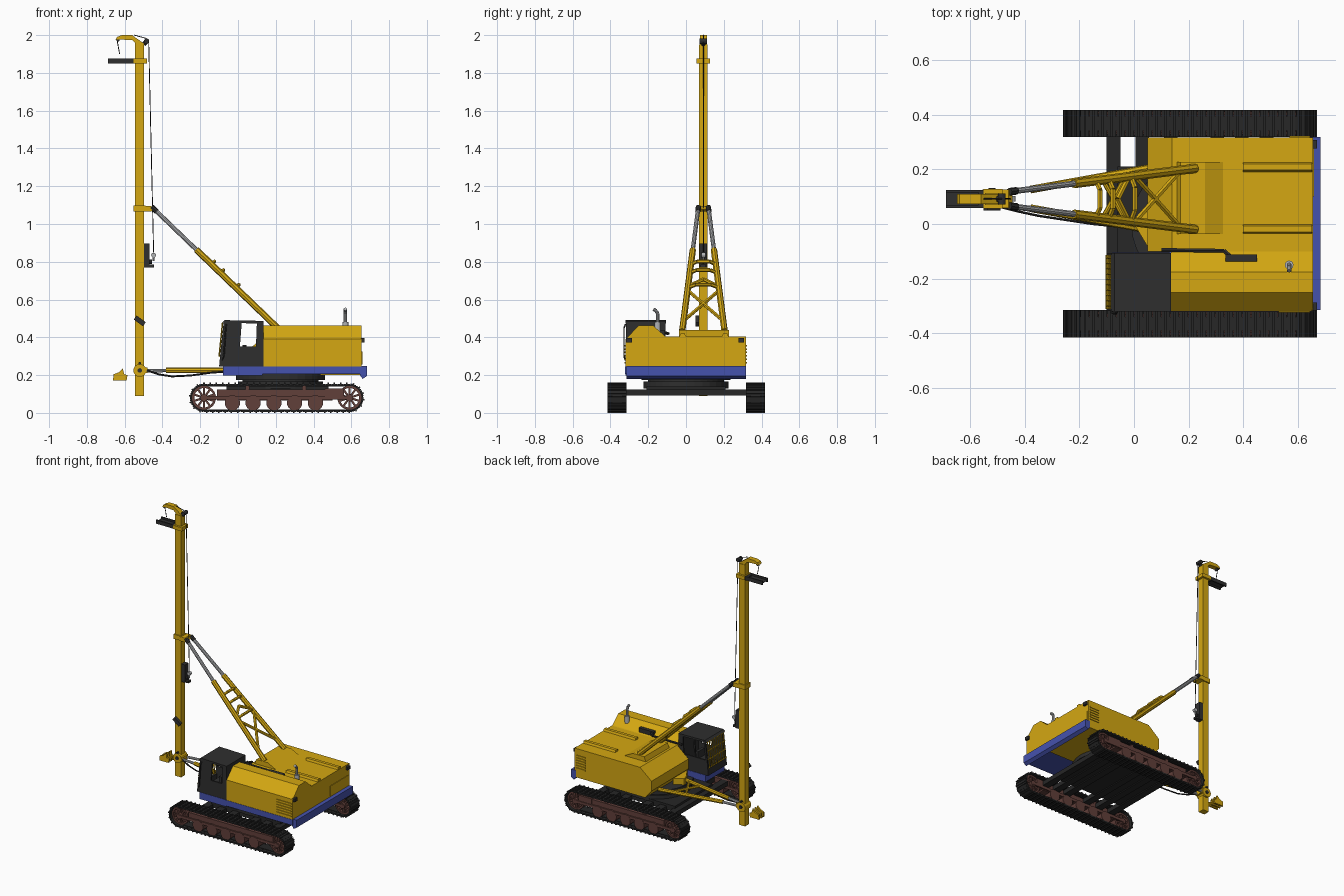
import bpy, bmesh, math
from mathutils import Vector, Matrix


def material(name, r, g, b):
    m = bpy.data.materials.new(name)
    m.diffuse_color = (r, g, b, 1)
    return m


YELLOW = material("machine yellow", 0.66, 0.39, 0.006)
BLUE = material("deck blue", 0.06, 0.085, 0.42)
BLACK = material("dark grey", 0.028, 0.028, 0.028)
RUBBER = material("track black", 0.02, 0.02, 0.02)
BROWN = material("rust brown", 0.12, 0.05, 0.042)
SILVER = material("steel", 0.45, 0.46, 0.47)


# Each helper returns a function that adds one piece to a bmesh
def obox(c, size, ang=0):
    m = Matrix.Translation(c) @ Matrix.Rotation(ang, 4, 'Y') @ Matrix.Diagonal((*size, 1))
    return lambda bm: bmesh.ops.create_cube(bm, size=1, matrix=m)


def box(x0, x1, y0, y1, z0, z1):
    return obox(((x0 + x1) / 2, (y0 + y1) / 2, (z0 + z1) / 2), (x1 - x0, y1 - y0, z1 - z0))


def prism(axis, pts, a, b):
    def add(bm):
        put = {'x': lambda p, d: (d, *p), 'y': lambda p, d: (p[0], d, p[1]), 'z': lambda p, d: (*p, d)}[axis]
        lo, hi = ([bm.verts.new(put(p, d)) for p in pts] for d in (a, b))
        bm.faces.new(lo)
        bm.faces.new(hi[::-1])
        for i in range(len(pts)):
            j = (i + 1) % len(pts)
            bm.faces.new((lo[i], hi[i], hi[j], lo[j]))
    return add


def rod(p, q, r, n=8, r2=None):
    p, q = Vector(p), Vector(q)
    m = Matrix.Translation((p + q) / 2) @ (q - p).to_track_quat('Z', 'Y').to_matrix().to_4x4()
    return lambda bm: bmesh.ops.create_cone(bm, cap_ends=True, segments=n, radius1=r,
                                            radius2=r if r2 is None else r2, depth=(q - p).length, matrix=m)


def path(pts, r, n=6):
    return [rod(a, b, r, n) for a, b in zip(pts, pts[1:])]


def part(name, mat, *pieces):
    bm = bmesh.new()
    for p in pieces:
        p(bm)
    bmesh.ops.recalc_face_normals(bm, faces=bm.faces)
    me = bpy.data.meshes.new(name)
    bm.to_mesh(me)
    bm.free()
    me.materials.append(mat)
    ob = bpy.data.objects.new(name, me)
    bpy.context.collection.objects.link(ob)
    return ob


# Crawler tracks
X0, X1, ZC, R = -0.18, 0.59, 0.08, 0.069


def track_point(u):
    L, A = X1 - X0, math.pi * R
    if u < L:
        return X0 + u, ZC + R, 0
    if u < L + A:
        a = (u - L) / R
        return X1 + R * math.sin(a), ZC + R * math.cos(a), a
    if u < 2 * L + A:
        return X1 - (u - L - A), ZC - R, math.pi
    a = math.pi + (u - 2 * L - A) / R
    return X0 + R * math.sin(a), ZC + R * math.cos(a), a


def wheel(x, y):
    out = [rod((x, y - 0.042, ZC), (x, y + 0.042, ZC), 0.02, 12)]
    for i in range(20):
        a = i * math.tau / 20
        out.append(obox((x + 0.057 * math.sin(a), y, ZC + 0.057 * math.cos(a)), (0.02, 0.06, 0.012), a))
    for i in range(10):
        a = i * math.tau / 10
        out.append(obox((x + 0.036 * math.sin(a), y, ZC + 0.036 * math.cos(a)), (0.011, 0.05, 0.045), a))
    return out


N = 60
total = 2 * (X1 - X0) + 2 * math.pi * R
for side, yc in (("right", -0.365), ("left", 0.368)):
    pads = []
    for i in range(N):
        x, z, a = track_point(i * total / N)
        n = Vector((math.sin(a), 0, math.cos(a)))
        c = Vector((x, yc, z))
        pads += [obox(c, (0.031, 0.1, 0.010), a), obox(c + n * 0.007, (0.008, 0.1, 0.008), a),
                 obox(c - n * 0.004, (0.036, 0.05, 0.008), a)]
    part(side + "_track_belt", RUBBER, *pads)
    part(side + "_track_wheels", BROWN, *wheel(X0, yc), *wheel(X1, yc))
    part(side + "_track_frame", BROWN, box(-0.11, 0.5, yc - 0.035, yc + 0.035, 0.065, 0.125),
         box(-0.19, 0.6, yc - 0.044, yc - 0.034, 0.07, 0.09), box(-0.19, 0.6, yc + 0.034, yc + 0.044, 0.07, 0.09),
         box(0.46, 0.56, yc - 0.04, yc + 0.04, 0.075, 0.13),
         *[rod((x, yc - 0.045, 0.053), (x, yc + 0.045, 0.053), 0.041, 14) for x in (-0.03, 0.08, 0.19, 0.3, 0.41)],
         *[rod((x, yc - 0.03, 0.132), (x, yc + 0.03, 0.132), 0.012) for x in (0.05, 0.35)])

# Undercarriage and turntable
part("undercarriage", RUBBER, box(-0.06, 0.48, -0.21, 0.21, 0.1, 0.14),
     *[box(x, x + 0.05, -0.33, 0.33, 0.093, 0.125) for x in (-0.1, 0.005, 0.11, 0.28, 0.37, 0.46)])
part("turntable", BLACK, rod((0.225, 0, 0.13), (0.225, 0, 0.165), 0.225, 32),
     rod((0.225, 0, 0.165), (0.225, 0, 0.175), 0.2, 32), rod((0.225, 0, 0.175), (0.225, 0, 0.205), 0.235, 32))

# Deck and rear counterweight
part("deck", BLUE, box(-0.08, 0.13, -0.32, -0.105, 0.198, 0.246), box(0.13, 0.655, -0.322, -0.1, 0.205, 0.246))
part("rear_bumper", BLUE, prism('y', [(0.645, 0.2), (0.66, 0.18), (0.683, 0.195), (0.683, 0.248), (0.645, 0.248)],
                                -0.315, 0.318))

# Engine house
part("body", YELLOW, prism('y', [(0.655, 0.2), (0.655, 0.405), (0.14, 0.405), (0.05, 0.33), (0.05, 0.26), (0.1, 0.2)],
                           -0.1, 0.317),
     prism('z', [(0.06, -0.1), (0.0, 0.0), (0.0, 0.02), (0.06, 0.06)], 0.205, 0.25))
part("engine_hood", YELLOW, prism('x', [(-0.32, 0.246), (-0.32, 0.39), (-0.25, 0.463), (-0.175, 0.463),
                                        (-0.11, 0.406), (-0.09, 0.4), (-0.09, 0.246)], 0.135, 0.655))
part("roof_ribs", YELLOW, *[prism('x', [(y, 0.4), (y + 0.008, 0.42), (y + 0.03, 0.42), (y + 0.038, 0.4)], 0.4, 0.652)
                            for y in (-0.037, 0.189)])
part("boom_mount", YELLOW, prism('y', [(0.155, 0.4), (0.17, 0.438), (0.26, 0.438), (0.335, 0.4)], -0.037, 0.227))
part("louvers", YELLOW, *[box(x0, 0.645, y - 0.005, y + 0.005, z, z + 0.008) for x0, y in ((0.53, -0.32), (0.57, 0.317))
                          for z in (0.262, 0.28, 0.298, 0.316, 0.334, 0.352)])
part("rear_door", YELLOW, box(0.65, 0.659, 0.1, 0.305, 0.256, 0.326))
part("rear_lights", BLACK, *[box(0.65, 0.67, y, y + 0.03, 0.373, 0.396) for y in (-0.317, 0.277)])
part("exhaust", SILVER, rod((0.568, -0.15, 0.43), (0.568, -0.15, 0.48), 0.016, 12),
     *path([(0.568, -0.15, 0.47), (0.568, -0.15, 0.525), (0.568, -0.158, 0.54), (0.568, -0.172, 0.55)], 0.009, 10))
part("air_pipe", BLACK, box(0.335, 0.45, -0.137, -0.112, 0.41, 0.44),
     *path([(0.1, -0.095, 0.42), (0.33, -0.098, 0.42), (0.36, -0.124, 0.43)], 0.008))

# Operator cab with open windows
cab = [prism('y', [(-0.085, 0.478), (-0.072, 0.491), (0.135, 0.487), (0.135, 0.472)], -0.32, -0.107),
       box(-0.095, 0.13, -0.315, -0.11, 0.246, 0.262), box(0.118, 0.134, -0.315, -0.11, 0.246, 0.48),
       prism('y', [(-0.1, 0.246), (-0.094, 0.3), (-0.082, 0.3), (-0.088, 0.246)], -0.315, -0.11)]
for y in (-0.318, -0.118):
    cab += [prism('y', pts, y, y + 0.01) for pts in (
        [(-0.1, 0.246), (0.134, 0.246), (0.134, 0.352), (-0.09, 0.352)],
        [(0.095, 0.35), (0.134, 0.35), (0.134, 0.48), (0.1, 0.48)],
        [(-0.09, 0.35), (-0.078, 0.35), (-0.063, 0.48), (-0.076, 0.48)],
        [(0.0, 0.35), (0.01, 0.35), (0.02, 0.48), (0.01, 0.48)])]
cab.append(prism('y', [(-0.09, 0.35), (0.0, 0.35), (0.012, 0.48), (-0.076, 0.48)], -0.318, -0.31))
part("cab", BLACK, *cab)
part("cab_seat", BLACK, box(-0.03, 0.04, -0.25, -0.17, 0.26, 0.31), box(0.025, 0.045, -0.25, -0.17, 0.31, 0.36))
part("cab_handrail", BLACK, *path([(-0.085, -0.322, 0.28), (-0.075, -0.328, 0.3), (-0.065, -0.328, 0.45),
                                   (-0.062, -0.32, 0.47)], 0.004))
part("cab_front_guard", YELLOW,
     *[rod((-0.1, -0.3 + i * 0.0195, 0.3), (-0.082, -0.3 + i * 0.0195, 0.475), 0.004, 4) for i in range(10)],
     *[rod((-0.1 + 0.018 * t, -0.312, 0.3 + 0.175 * t), (-0.1 + 0.018 * t, -0.113, 0.3 + 0.175 * t), 0.004, 4)
       for t in (0, 0.33, 0.66, 1)])

# Back stays holding the mast
YM = 0.092


def stay(s, t):
    return Vector((0.225 - 0.675 * t, YM + s * (0.112 - 0.085 * t), 0.435 + 0.65 * t))


up = Vector((0.69, 0, 0.72))
part("stays", YELLOW, *[rod(stay(s, 0), stay(s, 0.66), 0.017) for s in (-1, 1)])
part("stay_rods", SILVER, *[rod(stay(s, 0.64), stay(s, 1), 0.0115, 10) for s in (-1, 1)])
part("stay_ends", BLACK, *[rod(stay(s, 0.97), stay(s, 1.01), 0.014) for s in (-1, 1)])
braces = [rod(stay(s, 0.08), stay(-s, 0.33), 0.010, 6) for s in (-1, 1)]
for t in (0.35, 0.47, 0.54):
    braces += path([stay(-1, t), stay(-1, t).lerp(stay(1, t), 0.25) + up * 0.022,
                    stay(-1, t).lerp(stay(1, t), 0.75) + up * 0.022, stay(1, t)], 0.010)
braces += path([stay(-1, 0.36), stay(-1, 0.42).lerp(stay(1, 0.42), 0.5), stay(1, 0.36)], 0.010)
part("stay_braces", YELLOW, *braces)

# Lower arms between body and mast
part("lower_arms", YELLOW, *[rod((0.07, YM + s * 0.115, 0.225), (-0.38, YM + s * 0.034, 0.225), 0.014)
                             for s in (-1, 1)],
     rod((-0.02, YM - 0.1, 0.225), (-0.12, YM + 0.08, 0.225), 0.009),
     rod((-0.02, YM + 0.1, 0.225), (-0.12, YM - 0.08, 0.225), 0.009))
part("lower_arm_rods", SILVER, *[rod((-0.36, YM + s * 0.037, 0.225), (-0.5, YM + s * 0.02, 0.222), 0.009)
                                 for s in (-1, 1)])
part("hose", RUBBER, *path([(-0.48, 0.06, 0.225), (-0.42, 0.045, 0.204), (-0.35, 0.03, 0.193), (-0.25, 0.015, 0.198),
                            (-0.15, 0.0, 0.212), (-0.05, -0.01, 0.22)], 0.005))

# Mast, collars and curved head
part("mast", YELLOW, box(-0.545, -0.497, YM - 0.022, YM + 0.022, 0.09, 1.95))
part("mast_head", YELLOW, prism('y', [(-0.545, 1.94), (-0.545, 1.96), (-0.56, 1.973), (-0.625, 1.977), (-0.648, 1.975),
                                      (-0.64, 1.99), (-0.615, 2.0), (-0.56, 2.0), (-0.54, 1.985), (-0.497, 1.955),
                                      (-0.497, 1.94)], YM - 0.018, YM + 0.018))
part("mast_collars", YELLOW, box(-0.552, -0.482, YM - 0.036, YM + 0.036, 1.85, 1.876),
     box(-0.552, -0.49, YM - 0.03, YM + 0.03, 1.066, 1.098),
     prism('y', [(-0.5, 1.066), (-0.46, 1.066), (-0.445, 1.08), (-0.46, 1.096), (-0.5, 1.096)], YM - 0.034, YM + 0.034))
part("guide_arms", BLACK, *[box(-0.688, -0.55, y - 0.005, y + 0.005, 1.85, 1.876) for y in (YM - 0.028, YM + 0.028)],
     box(-0.57, -0.55, YM - 0.03, YM + 0.03, 1.853, 1.873), box(-0.688, -0.545, YM - 0.028, YM + 0.028, 1.86, 1.864))
part("head_pulleys", BLACK, rod((-0.484, YM - 0.02, 1.968), (-0.484, YM + 0.02, 1.968), 0.014, 14),
     rod((-0.5, YM, 1.95), (-0.484, YM, 1.968), 0.012),
     rod((-0.635, YM - 0.015, 1.975), (-0.635, YM + 0.015, 1.975), 0.009, 12))
part("ropes", RUBBER, rod((-0.473, YM, 1.965), (-0.447, YM, 0.85), 0.0025, 5),
     rod((-0.64, YM, 1.972), (-0.627, YM, 1.9), 0.0025, 5), rod((-0.55, YM, 2.0), (-0.484, YM, 1.982), 0.0025, 5))

# Hammer block, hook and mast fittings
part("hammer_block", BLACK, box(-0.499, -0.468, YM - 0.02, YM + 0.02, 0.77, 0.897),
     box(-0.47, -0.445, YM - 0.014, YM + 0.014, 0.77, 0.785), rod((-0.48, YM, 0.8), (-0.455, YM, 0.8), 0.012))
part("hook", SILVER, rod((-0.447, YM - 0.01, 0.835), (-0.447, YM + 0.01, 0.835), 0.013, 12),
     rod((-0.447, YM, 0.835), (-0.447, YM, 0.805), 0.005))
part("mast_cylinder", BLACK, obox((-0.52, YM - 0.032, 0.487), (0.06, 0.02, 0.026), 0.65))
part("mast_pivot", YELLOW, rod((-0.52, YM - 0.034, 0.225), (-0.52, YM + 0.034, 0.225), 0.034, 16),
     box(-0.5, -0.478, YM - 0.03, YM + 0.03, 0.21, 0.24))
part("mast_pivot_pins", BLACK, rod((-0.52, YM - 0.04, 0.225), (-0.52, YM + 0.04, 0.225), 0.012, 12),
     rod((-0.52, YM - 0.036, 0.262), (-0.52, YM + 0.036, 0.262), 0.008))
# Pile clamp in front of the mast
part("pile_clamp", YELLOW, *[prism('y', [(-0.662, 0.172), (-0.59, 0.172), (-0.585, 0.2), (-0.603, 0.205), (-0.61, 0.236),
                                         (-0.63, 0.215), (-0.658, 0.205)], YM + d - 0.006, YM + d + 0.006)
                             for d in (-0.026, 0, 0.026)],
     box(-0.65, -0.595, YM - 0.03, YM + 0.03, 0.18, 0.198))
